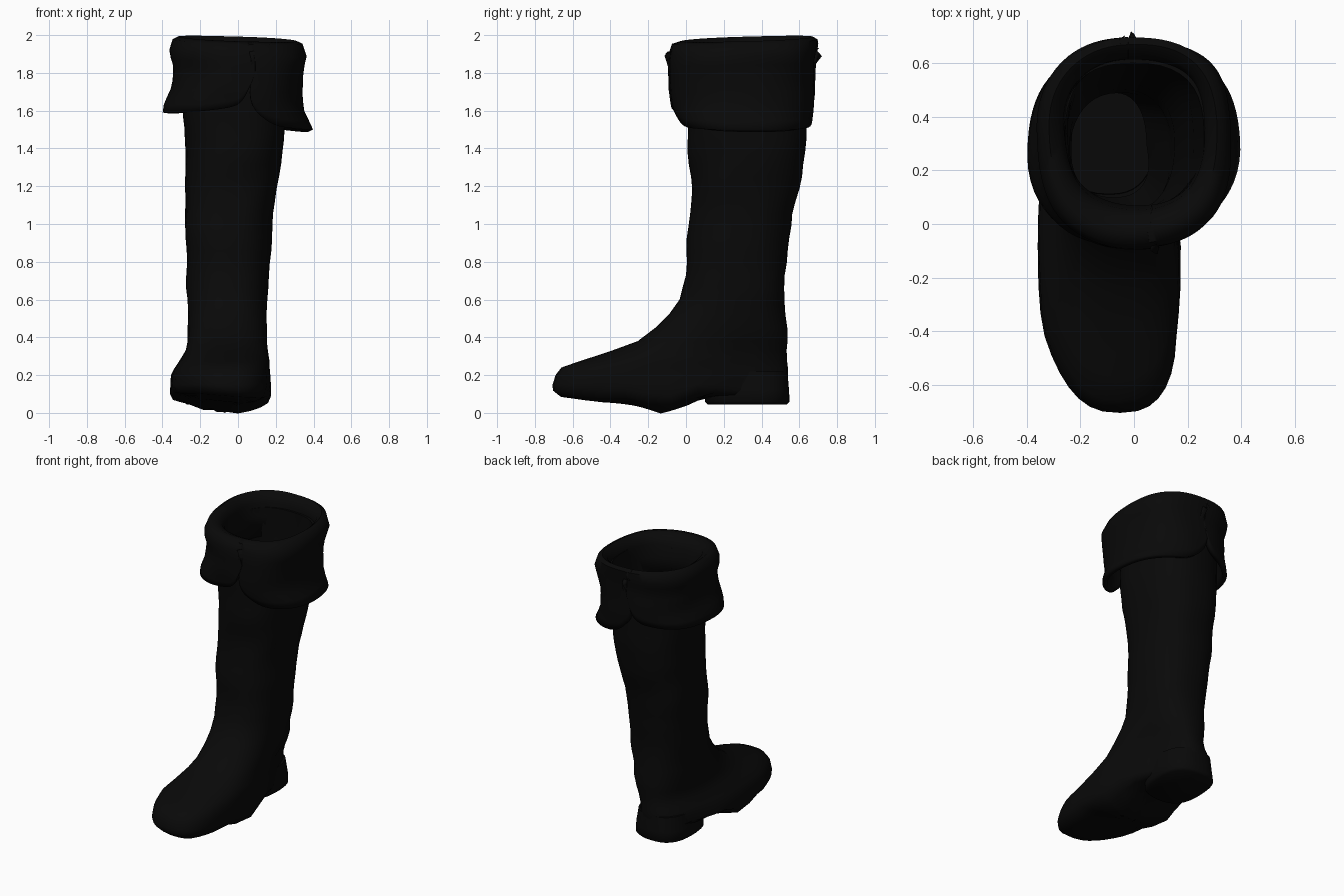
import bpy, bmesh
from math import sin, cos, pi, copysign
from mathutils import Vector, noise

if "Cube" in bpy.data.objects:
    bpy.data.objects.remove(bpy.data.objects["Cube"], do_unlink=True)

leather = bpy.data.materials.new("black leather")
leather.use_nodes = True
leather.diffuse_color = (0.0027, 0.0027, 0.0027, 1)
bsdf = leather.node_tree.nodes["Principled BSDF"]
bsdf.inputs["Base Color"].default_value = leather.diffuse_color
bsdf.inputs["Roughness"].default_value = 0.8

SIDES = 40


def clamp(v):
    return max(0.0, min(1.0, v))


def lerp_table(table, t):
    """Piecewise linear lookup in a list of rows sorted by first value."""
    if t <= table[0][0]:
        return table[0][1:]
    for a, b in zip(table, table[1:]):
        if t <= b[0]:
            f = (t - a[0]) / (b[0] - a[0])
            return [p + (q - p) * f for p, q in zip(a[1:], b[1:])]
    return table[-1][1:]


def oval(angle, left, right, front, back, power=1.0, scale=1.0):
    """Point on a rounded oval that fills the given extents."""
    c, s = cos(angle), sin(angle)
    c = copysign(abs(c) ** power, c) * scale
    s = copysign(abs(s) ** power, s) * scale
    return ((left + right) / 2 + c * (right - left) / 2,
            (front + back) / 2 + s * (back - front) / 2)


def crease(x, y, z, amount=0.012):
    """Soft leather wrinkles."""
    n = noise.noise_vector(Vector((x * 3, y * 3, z * 7)))
    return Vector((x + n.x * amount, y + n.y * amount, z))


def foot_shape(x, y, z):
    """Draw the foot in behind the ball and swing the toe to the left."""
    weight = clamp((0.55 - z) / 0.3) * clamp(y / 0.3)
    side = 0.3 if x > -0.08 else 0.1
    return -0.08 + (x + 0.08) * (1 - side * weight) + 0.04 * clamp((-y - 0.4) / 0.3)


def finish(bm, name, angle=1.0):
    bmesh.ops.recalc_face_normals(bm, faces=bm.faces)
    mesh = bpy.data.meshes.new(name)
    bm.to_mesh(mesh)
    bm.free()
    mesh.materials.append(leather)
    ob = bpy.data.objects.new(name, mesh)
    bpy.context.collection.objects.link(ob)
    bpy.ops.object.select_all(action='DESELECT')
    ob.select_set(True)
    bpy.context.view_layer.objects.active = ob
    bpy.ops.object.shade_smooth_by_angle(angle=angle)
    return ob


def loft(name, rings):
    """Skin a list of closed point rings and cap both ends."""
    bm = bmesh.new()
    loops = [[bm.verts.new(p) for p in ring] for ring in rings]
    for a, b in zip(loops, loops[1:]):
        for i in range(len(a)):
            j = (i + 1) % len(a)
            bm.faces.new((a[i], a[j], b[j], b[i]))
    bm.faces.new(loops[0])
    bm.faces.new(loops[-1])
    return finish(bm, name)


# Boot body extents by height: z, left, right, front, back
BODY = [
    (0.15, -.36, .175, -.705, .54), (0.20, -.355, .175, -.69, .54),
    (0.24, -.335, .17, -.66, .535), (0.27, -.315, .17, -.58, .53),
    (0.33, -.28, .16, -.40, .53), (0.38, -.27, .16, -.26, .535),
    (0.45, -.265, .16, -.16, .53), (0.52, -.265, .155, -.09, .52),
    (0.60, -.265, .16, -.03, .52), (0.75, -.275, .17, .01, .525),
    (0.90, -.28, .175, .005, .545), (1.05, -.285, .18, .02, .565),
    (1.20, -.28, .21, .03, .60), (1.40, -.28, .24, .01, .635),
    (1.55, -.29, .25, .01, .64), (1.90, -.30, .29, .0, .64),
]
# Underside of the sole: y, z
SOLE = [(-.70, .09), (-.45, .055), (-.30, .05), (-.13, -.005),
        (.0, .035), (.09, .09), (.60, .09)]
angles = [2 * pi * i / SIDES for i in range(SIDES)]


def body_ring(z, inset=0.0):
    l, r, f, b = lerp_table(BODY, z)
    power = 0.78 if z < 0.25 else 0.82
    ring = []
    for a in angles:
        x, y = oval(a, l + inset, r - inset, f + inset, b - inset, power)
        ring.append(crease(foot_shape(x, y, z), y, z))
    return ring


def sole_ring(scale, lift):
    l, r, f, b = BODY[0][1:]
    ring = []
    for a in angles:
        x, y = oval(a, l, r, f, b, 0.78, scale)
        x = foot_shape(x, y, 0.1)
        # The sole is crowned, and rises faster towards the left edge
        crown = (0.4 if x < 0.04 else 3) * (x - 0.04) ** 2
        ring.append(Vector((x, y, lerp_table(SOLE, y)[0] + lift + crown)))
    return ring


def insole_ring(z):
    """Lining cross-section inside the foot."""
    ring = []
    for a in angles:
        x, y = oval(a, -.25, .10, .10, .49, 0.85)
        ring.append(Vector((foot_shape(x, y, 0.2), y, z)))
    return ring


# Boot: sole, foot and shaft outside, then the lining down to the insole
heights = [0.15, 0.2, 0.24, 0.27, 0.30, 0.33, 0.38, 0.45, 0.52]
heights += [0.6 + 0.065 * i for i in range(21)]
rings = [sole_ring(s, 0) for s in (0.1, 0.35, 0.6, 0.8, 0.94)]
rings.append(sole_ring(1.0, 0.025))
rings += [body_ring(z) for z in heights]
rings += [body_ring(z, 0.03) for z in (1.9, 1.6, 1.3, 1.0, 0.8, 0.65)]
rings += [insole_ring(z) for z in (0.4, 0.2)]
loft("boot", rings)

# Heel block
heel = []
for z, grow in ((0.045, -.015), (0.06, 0), (0.12, .0), (0.22, -.015)):
    heel.append([crease(*oval(a, -.285 - grow, .085 + grow, .10 - grow, .55 + grow, 0.78),
                        z, 0.008) for a in angles])
loft("heel", heel)

# Cuff cross-section extents by height: z, left, right, front, back
CUFF = [
    (1.50, -.39, .39, -.03, .66), (1.60, -.39, .355, -.075, .67),
    (1.72, -.35, .335, -.095, .675), (1.82, -.335, .345, -.085, .685),
    (1.90, -.365, .365, -.08, .70), (1.96, -.345, .34, -.07, .70),
]
# Rolled rim from the opening outwards: z, inset (deepest at the front)
RIM = [(1.68, .085), (1.82, .085), (1.91, .08), (1.955, .065), (1.98, .03), (1.965, .0)]


def cuff_flap(name, start, end, low, corner, grow, power):
    """One folded flap with rounded lower corners, between two angles."""
    cols, rows = 48, 9
    bm = bmesh.new()
    grid = []
    for i in range(cols + 1):
        t = (1 - cos(pi * i / cols)) / 2
        a = start + (end - start) * t
        d = min(min(t, 1 - t) / corner, 1)
        hem = low + 0.05 * (2 * t - 1) ** 4
        bottom = hem + (1.89 - hem) * (1 - (1 - (1 - d) ** 3) ** (1 / 3))
        wave = 0.012 * sin(a) - 0.012 * cos(a)
        col = []
        for z, inset in RIM:
            l, r, f, b = lerp_table(CUFF, 1.96)
            x, y = oval(a, l + inset, r - inset, f + inset * 1.6, b - inset * 0.9, power)
            col.append(bm.verts.new(crease(x, y, z + wave, 0.02)))
        for k in range(1, rows + 1):
            z = 1.95 + (bottom - 1.95) * k / rows
            l, r, f, b = lerp_table(CUFF, z)
            x, y = oval(a, l - grow, r + grow, f - grow, b + grow, power)
            col.append(bm.verts.new(crease(x, y, z + wave * (1 - k / rows), 0.02)))
        grid.append(col)
    for a, b in zip(grid, grid[1:]):
        for k in range(len(a) - 1):
            bm.faces.new((a[k], a[k + 1], b[k + 1], b[k]))
    ob = finish(bm, name)
    solid = ob.modifiers.new("thickness", 'SOLIDIFY')
    solid.thickness = 0.03
    # Thicken towards the shaft, whichever way the sheet's normals point
    mid = ob.data.polygons[(cols // 2) * (rows + len(RIM) - 1) + len(RIM) + 3]
    outward = mid.center - Vector((0, 0.31, mid.center.z))
    solid.offset = -1 if mid.normal.dot(outward) > 0 else 1


# Two flaps overlapping at the front and back splits
front_split, back_split = -pi / 2 + 0.14, pi / 2 + 0.1
cuff_flap("left_cuff_flap", front_split, back_split, 1.50, 0.15, 0.0, 0.82)
cuff_flap("right_cuff_flap", back_split - 0.06, front_split + 2 * pi + 0.06,
          1.59, 0.09, 0.006, 0.88)
